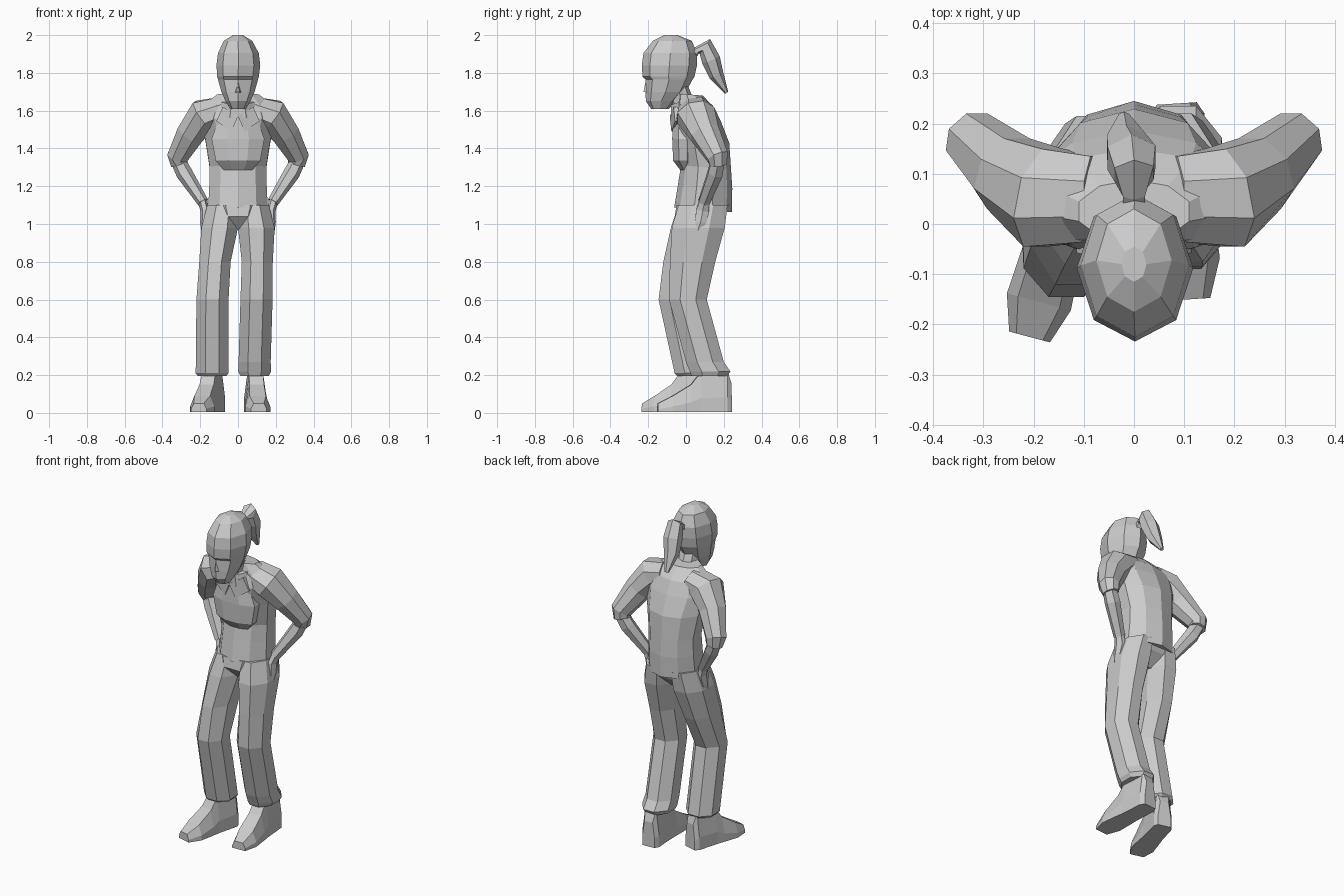
import bpy, bmesh, math
from mathutils import Vector


def skin(name, rings):
    """Join matching rings of points into one closed flat-shaded object."""
    bm = bmesh.new()
    rows = [[bm.verts.new(p) for p in ring] for ring in rings]
    n = len(rows[0])
    for a, b in zip(rows, rows[1:]):
        for i in range(n):
            j = (i + 1) % n
            bm.faces.new((a[i], a[j], b[j], b[i]))
    bm.faces.new(rows[0])
    bm.faces.new(rows[-1])
    bmesh.ops.recalc_face_normals(bm, faces=bm.faces)
    me = bpy.data.meshes.new(name)
    bm.to_mesh(me)
    bm.free()
    ob = bpy.data.objects.new(name, me)
    bpy.context.collection.objects.link(ob)
    return ob


def circle(n, flat):
    """Unit polygon; flat puts sides rather than corners on the axes."""
    off = math.pi / n if flat else 0
    k = 1 / math.cos(off)
    return [(k * math.cos(off + 2 * math.pi * i / n),
             k * math.sin(off + 2 * math.pi * i / n)) for i in range(n)]


def loft(name, stations, n=8, flat=True, tilt=0):
    """Horizontal rings: centre x, front y, back y, z, half width."""
    rings = []
    for cx, y0, y1, z, rx in stations:
        cy, ry = (y0 + y1) / 2, (y1 - y0) / 2
        rings.append([(cx + rx * u, cy + ry * v, z + tilt * ry * v)
                      for u, v in circle(n, flat)])
    return skin(name, rings)


def tube(name, path, ref, n=6, flat=False):
    """Rings across a path: x, y, z, two radii."""
    pts = [Vector(p[:3]) for p in path]
    rings = []
    for i, p in enumerate(path):
        t = (pts[min(i + 1, len(pts) - 1)] - pts[max(i - 1, 0)]).normalized()
        s = t.cross(Vector(ref)).normalized()
        w = s.cross(t)
        rings.append([pts[i] + s * p[3] * u + w * p[4] * v for u, v in circle(n, flat)])
    return skin(name, rings)


# Shirt body, stooped forward at the shoulders
loft("shirt", [(0, -.055, .235, 1.075, .158), (0, -.035, .238, 1.2, .152),
               (0, -.02, .232, 1.3, .15), (0, -.05, .222, 1.44, .172),
               (0, -.065, .18, 1.55, .2), (0, -.045, .145, 1.625, .185),
               (0, -.035, .085, 1.685, .11)], n=10, tilt=-.08)
loft("chest", [(0, -.03, .03, 1.285, .075), (0, -.068, .04, 1.335, .118),
               (0, -.073, .04, 1.45, .14), (0, -.07, .03, 1.59, .09)])

# Trousers: hips and two legs, one placed ahead of the other
loft("hips", [(0, -.05, .225, 1.1, .16), (0, -.06, .2, 1.04, .13), (0, .0, .13, .97, .03)])
loft("trouser_leg_a", [(-.08, -.04, .215, 1.1, .083), (-.097, -.08, .2, .98, .097),
                       (-.122, -.12, .14, .8, .083), (-.135, -.145, .05, .6, .085),
                       (-.137, -.06, .125, .21, .087), (-.137, -.045, .11, .195, .075)])
loft("trouser_leg_b", [(.08, -.04, .22, 1.1, .083), (.097, -.075, .205, .98, .097),
                       (.102, -.085, .155, .8, .082), (.098, -.09, .11, .6, .085),
                       (.088, .0, .2, .27, .085), (.088, .02, .235, .22, .087),
                       (.088, .03, .22, .195, .075)])


# Shoes: sections from heel to toe along a heading
def shoe(name, heel, toe):
    h, t = Vector(heel), Vector(toe)
    d = (t - h).normalized()
    s = Vector((-d.y, d.x, 0))
    rings = []
    for f, w, top in [(0, .04, .15), (.06, .054, .22), (.42, .056, .21),
                      (.55, .06, .145), (.8, .066, .085), (1, .042, .045)]:
        c = h.lerp(t, f)
        rings.append([c + s * w * u + Vector((0, 0, .005 + top * v)) for u, v in
                      [(-1, 0), (1, 0), (1, .35), (.65, 1), (-.65, 1), (-1, .35)]])
    return skin(name, rings)


shoe("shoe_a", (-.115, .125, 0), (-.208, -.225, 0))
shoe("shoe_b", (.085, .24, 0), (.11, -.15, 0))

# Arms: sleeve, forearm and hand resting on the hip
for sx, tag in ((-1, "a"), (1, "b")):
    tube("sleeve_" + tag, [(sx * .08, .05, 1.605, .07, .085), (sx * .18, .052, 1.575, .088, .1),
                           (sx * .25, .1, 1.48, .073, .077), (sx * .32, .168, 1.355, .055, .056),
                           (sx * .31, .172, 1.315, .045, .045)], (0, 1, 0), n=8, flat=True)
    tube("forearm_" + tag, [(sx * .325, .172, 1.35, .038, .04), (sx * .285, .155, 1.27, .044, .045),
                            (sx * .185, .095, 1.115, .03, .034)], (0, 1, 0))
    tube("hand_" + tag, [(sx * .19, .1, 1.13, .025, .028), (sx * .175, .088, 1.07, .024, .04),
                         (sx * .18, .078, 1.01, .02, .035), (sx * .185, .062, .965, .01, .014)],
         (0, 1, 0))

# Neck and collar
tube("neck", [(0, .01, 1.58, .075, .065), (0, -.025, 1.66, .06, .06), (0, -.06, 1.76, .055, .06)],
     (1, 0, 0), n=8)
loft("collar", [(0, -.08, .09, 1.59, .105), (0, -.08, .06, 1.655, .085)], tilt=.35)
for sx, tag in ((-1, "a"), (1, "b")):
    flap = [(0, 1.57), (sx * .035, 1.49), (sx * .115, 1.545), (sx * .08, 1.62)]
    skin("collar_flap_" + tag, [[(x, y + abs(x) * .25, z) for x, z in flap]
                                for y in (-.086, -.06)])

# Head with brow ledge, nose and ponytail
loft("head", [(0, -.185, -.09, 1.61, .042), (0, -.212, -.05, 1.65, .066),
              (0, -.215, .0, 1.7, .088), (0, -.214, .035, 1.765, .106),
              (0, -.23, .045, 1.78, .11), (.002, -.234, .058, 1.84, .116),
              (.002, -.225, .06, 1.905, .108), (0, -.175, .03, 1.97, .075),
              (0, -.115, -.045, 2.0, .025)], flat=False)
skin("nose", [[(-.02, -.2, 1.695), (.02, -.2, 1.695), (0, -.2, 1.765)],
              [(-.006, -.225, 1.7), (.006, -.225, 1.7), (0, -.215, 1.75)]])
tube("ponytail", [(0, .03, 1.89, .022, .025), (0, .06, 1.92, .02, .025),
                  (0, .1, 1.94, .048, .045), (-.005, .132, 1.87, .05, .055),
                  (-.015, .16, 1.79, .04, .045), (-.02, .215, 1.695, .01, .012)], (1, 0, 0))
